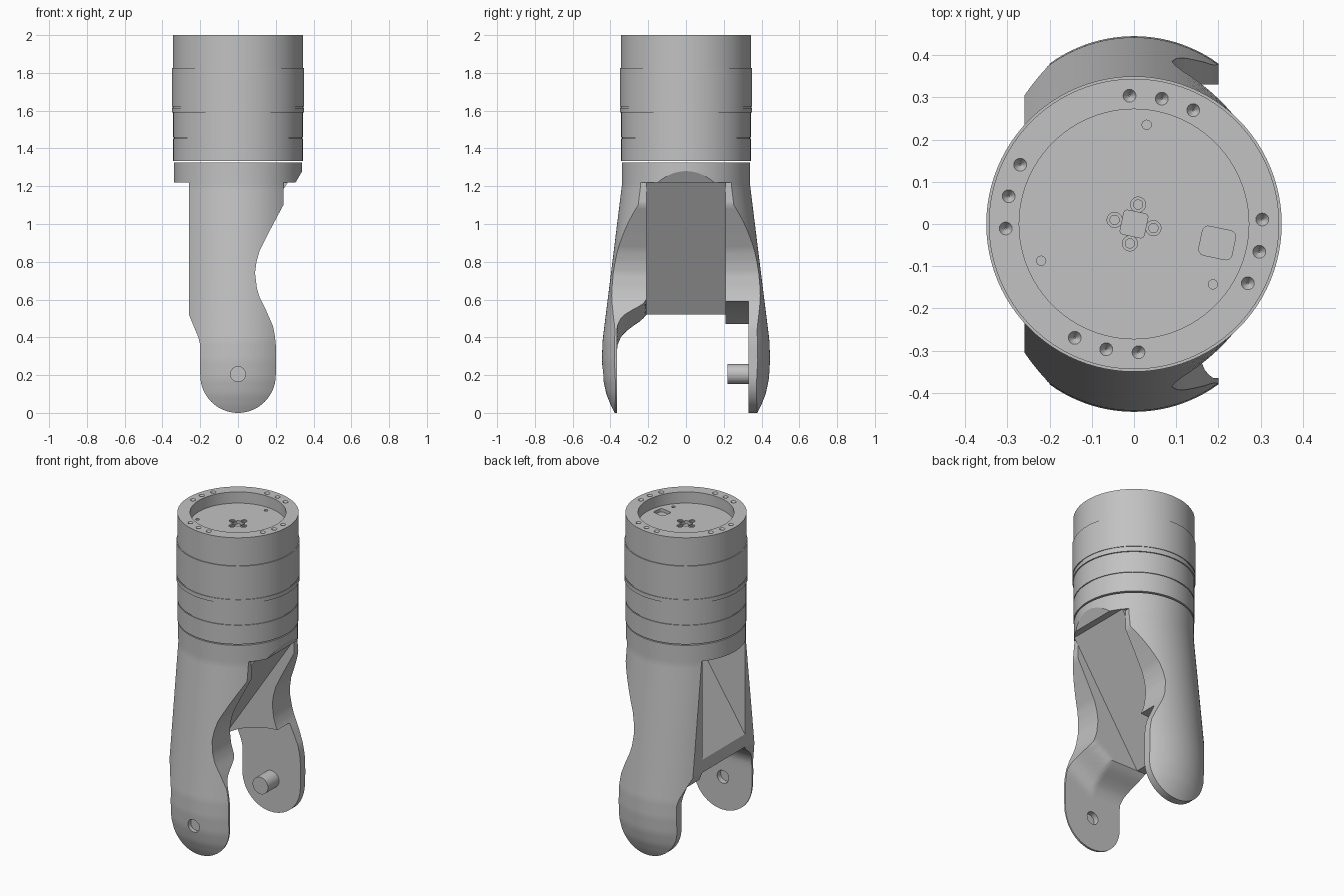
import bpy, bmesh
from math import sin, cos, pi, radians, sqrt
from mathutils import Matrix, Vector

if "Cube" in bpy.data.objects:
    bpy.data.objects.remove(bpy.data.objects["Cube"])

# One plain material
grey = bpy.data.materials.new("plain_grey")
grey.use_nodes = True
grey.diffuse_color = (0.54, 0.54, 0.54, 1)
grey.node_tree.nodes["Principled BSDF"].inputs["Base Color"].default_value = (0.54, 0.54, 0.54, 1)


def finish(bm, name):
    bmesh.ops.recalc_face_normals(bm, faces=bm.faces)
    me = bpy.data.meshes.new(name)
    bm.to_mesh(me)
    bm.free()
    me.materials.append(grey)
    ob = bpy.data.objects.new(name, me)
    bpy.context.collection.objects.link(ob)
    return ob


def activate(ob):
    bpy.ops.object.select_all(action="DESELECT")
    ob.select_set(True)
    bpy.context.view_layer.objects.active = ob


def smooth(ob, angle=35):
    activate(ob)
    bpy.ops.object.shade_smooth_by_angle(angle=radians(angle))


def rod(bm, centre, r1, r2, depth, axis="Z", seg=24):
    turn = Matrix.Rotation(pi / 2, 4, "X") if axis == "Y" else Matrix()
    bmesh.ops.create_cone(bm, cap_ends=True, segments=seg, radius1=r1, radius2=r2,
                          depth=depth, matrix=Matrix.Translation(centre) @ turn)


def block(bm, centre, size, angle, corner):
    m = (Matrix.Translation(centre) @ Matrix.Rotation(radians(angle), 4, "Z")
         @ Matrix.Diagonal((*size, 1)))
    verts = bmesh.ops.create_cube(bm, size=1, matrix=m)["verts"]
    upright = {e for v in verts for e in v.link_edges
               if abs(e.verts[0].co.z - e.verts[1].co.z) > .001}
    bmesh.ops.bevel(bm, geom=list(upright), offset=corner, segments=4,
                    profile=.5, affect="EDGES")


def cut(ob, bm):
    cutter = finish(bm, "cutter")
    cutter.hide_render = True
    mod = ob.modifiers.new("cut", "BOOLEAN")
    mod.operation, mod.solver, mod.object = "DIFFERENCE", "EXACT", cutter
    activate(ob)
    bpy.ops.object.modifier_apply(modifier=mod.name)
    bpy.data.objects.remove(cutter)


def lerp(points, z):
    for (a, u), (b, v) in zip(points, points[1:]):
        if z <= b:
            return u + (v - u) * max(0, z - a) / (b - a)
    return points[-1][1]


def lathe(profile, name, seg=96):
    bm = bmesh.new()
    vs = [bm.verts.new((r, 0, z)) for r, z in profile]
    es = [bm.edges.new(p) for p in zip(vs, vs[1:])]
    bmesh.ops.spin(bm, geom=vs + es, axis=(0, 0, 1), cent=(0, 0, 0),
                   angle=2 * pi, steps=seg, use_duplicate=False)
    bmesh.ops.remove_doubles(bm, verts=bm.verts, dist=0.0002)
    return finish(bm, name)


# Motor housing with grooves and a recessed top
housing = lathe([(0, 1.333), (.343, 1.333), (.343, 1.452), (.338, 1.452),
                 (.338, 1.458), (.343, 1.458), (.343, 1.59), (.35, 1.59), (.35, 1.615),
                 (.346, 1.615), (.346, 1.623), (.35, 1.623), (.35, 1.825), (.344, 1.825),
                 (.344, 2), (.272, 2), (.272, 1.93), (0, 1.93)], "housing")

# Conical bolt dimples on the rim
bm = bmesh.new()
for k in range(4):
    for a in (2, -12.5, -27.5):
        t = radians(90 * k + a)
        rod(bm, (.304 * cos(t), .304 * sin(t), 1.995), .002, .022, .03, seg=16)
cut(housing, bm)

# Pockets in the recessed floor
FLOOR = 1.93
bm = bmesh.new()
for x, y in ((.03, .235), (-.22, -.087), (.187, -.143)):
    rod(bm, (x, y, FLOOR), .011, .011, .03, seg=16)
block(bm, (.197, -.045, FLOOR), (.08, .07, .04), -12, .014)
block(bm, (0, 0, FLOOR), (.058, .058, .04), -12, .008)
cut(housing, bm)

# Stepped screw holes around the centre
for radius, depth in ((.018, .012), (.011, .04)):
    bm = bmesh.new()
    for k in range(4):
        t = radians(90 * k + 78)
        rod(bm, (.047 * cos(t), .047 * sin(t), FLOOR), radius, radius, depth, seg=20)
    cut(housing, bm)
smooth(housing)

# Collar under the housing, bevelled on the open side
bm = bmesh.new()
rod(bm, (0, 0, 1.2725), .34, .34, .105, seg=96)
bmesh.ops.bisect_plane(bm, geom=bm.verts[:] + bm.edges[:] + bm.faces[:],
                       plane_co=(.305, 0, 1.22), plane_no=(.06, 0, -.035), clear_outer=True)
bmesh.ops.holes_fill(bm, edges=[e for e in bm.edges if e.is_boundary], sides=0)
smooth(finish(bm, "collar"), 25)

# Fork arm: side outline, outward lean and inner wall, each by height
LEFT = [(.2, -.2), (.36, -.2), (.4, -.21), (.52, -.26), (1.22, -.26)]
RIGHT = [(.2, .2), (.36, .2), (.41, .195), (.46, .185), (.54, .15), (.61, .115), (.66, .1),
         (.74, .09), (.8, .098), (.86, .115), (.95, .16), (1.1, .24), (1.22, .24)]
LEAN = [(0, .038), (.04, .058), (.1, .082), (.18, .099), (.28, .105), (.38, .102), (1.2, 0)]
INNER = [(.33, .365), (.36, .362), (.4, .345), (.43, .32), (.46, .28), (.49, .235), (.52, .21)]
RADIUS, COLS = .34, 24
ROWS = [.2 - .2 * cos(pi / 2 * i / 14) for i in range(14)]
ROWS[0] = .0004
ROWS += [.2 + .02 * i for i in range(52)]


def arm(name, side, inner):
    bm = bmesh.new()
    rings = []
    for z in ROWS:
        x0, x1 = lerp(LEFT, z), lerp(RIGHT, z)
        if z < .2:
            x1 = sqrt(.04 - (.2 - z) ** 2)
            x0 = -x1
        xs = [x0 + (x1 - x0) * i / COLS for i in range(COLS + 1)]
        outer = [(x, side * max(inner(x, z) + .004, lerp(LEAN, z) + sqrt(RADIUS ** 2 - x * x)), z)
                 for x in xs]
        back = [(x, side * inner(x, z), z) for x in reversed(xs)]
        rings.append([bm.verts.new(p) for p in outer + back])
    n = len(rings[0])
    for a, b in zip(rings, rings[1:]):
        for i in range(n):
            j = (i + 1) % n
            bm.faces.new((a[i], a[j], b[j], b[i]))
    bm.faces.new(rings[0])
    bm.faces.new(rings[-1])
    return finish(bm, name)


# Front arm: the inner wall blends in higher on the open side
PIVOT = .205
front_arm = arm("front_arm", -1, lambda x, z: lerp(INNER, z - .6 * max(0, x)))
bm = bmesh.new()
rod(bm, (0, -.4, PIVOT), .04, .04, .3, "Y", 32)
cut(front_arm, bm)
smooth(front_arm)

# Closed bottom of the pivot hole
bm = bmesh.new()
rod(bm, (0, -.405, PIVOT), .041, .041, .01, "Y", 32)
finish(bm, "pivot_hole_floor")

# Back arm with a curved step above the pivot
back_arm = arm("back_arm", 1, lambda x, z: .21)
bm = bmesh.new()
rod(bm, (.15, .23, -.1), .69, .69, .2, "Y", 128)
cut(back_arm, bm)
smooth(back_arm)

# Pivot pin
bm = bmesh.new()
rod(bm, (0, .28, PIVOT), .053, .053, .12, "Y", 32)
smooth(finish(bm, "pivot_pin"))

# Sloping web between the arms
bm = bmesh.new()
outline = [(.265, 1.221), (-.2, .52), (-.26, .52), (-.26, .6), (.145, 1.221)]
face = bm.faces.new([bm.verts.new((x, -.212, z)) for x, z in outline])
ext = bmesh.ops.extrude_face_region(bm, geom=[face])
bmesh.ops.translate(bm, vec=Vector((0, .424, 0)),
                    verts=[g for g in ext["geom"] if isinstance(g, bmesh.types.BMVert)])
finish(bm, "sloping_web")
